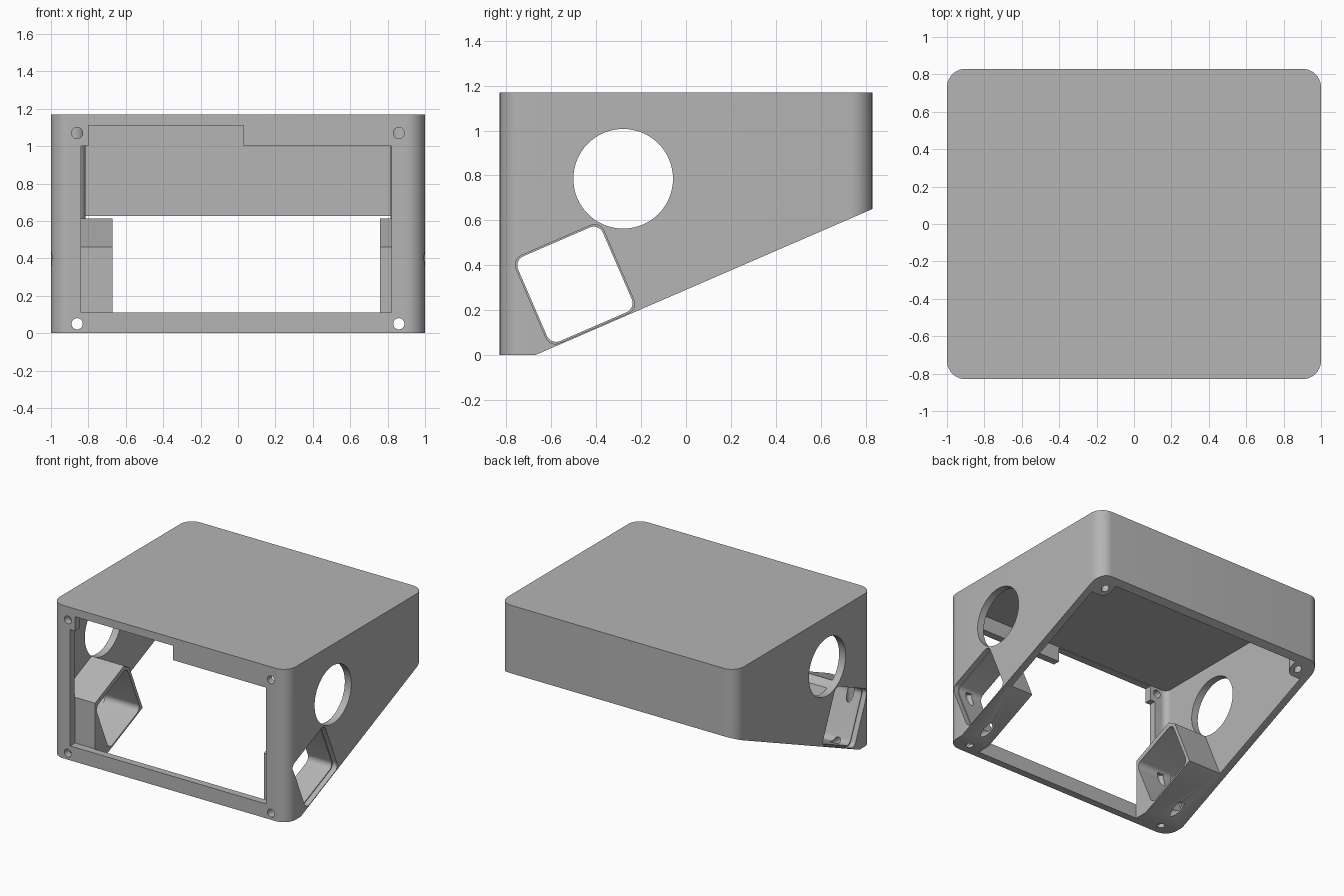
import bpy, bmesh, math
from mathutils import Vector

cube = bpy.data.objects.get("Cube")
if cube:
    bpy.data.objects.remove(cube, do_unlink=True)

grey = bpy.data.materials.new("plain grey")
grey.use_nodes = True
COLOUR = (0.46, 0.46, 0.46, 1)
grey.diffuse_color = COLOUR
grey.node_tree.nodes["Principled BSDF"].inputs["Base Color"].default_value = COLOUR


def rounded_rect(cx, cy, hx, hy, r, tilt=0.0, n=10):
    """Outline of a rounded rectangle, turned by tilt about its centre."""
    pts = []
    for q, (sx, sy) in enumerate([(1, 1), (-1, 1), (-1, -1), (1, -1)]):
        for i in range(n + 1):
            a = math.pi / 2 * (q + i / n)
            u = sx * (hx - r) + r * math.cos(a)
            v = sy * (hy - r) + r * math.sin(a)
            pts.append((cx + u * math.cos(tilt) - v * math.sin(tilt),
                        cy + u * math.sin(tilt) + v * math.cos(tilt)))
    return pts


def circle(cx, cy, r, n=32):
    return [(cx + r * math.cos(2 * math.pi * i / n),
             cy + r * math.sin(2 * math.pi * i / n)) for i in range(n)]


def prism(name, pts, axis, a, b):
    """Extrude a 2D outline along an axis from a to b."""
    place = {"x": lambda p, t: (t, p[0], p[1]),
             "y": lambda p, t: (p[0], t, p[1]),
             "z": lambda p, t: (p[0], p[1], t)}[axis]
    bm = bmesh.new()
    face = bm.faces.new([bm.verts.new(place(p, a)) for p in pts])
    ext = bmesh.ops.extrude_face_region(bm, geom=[face])
    shift = Vector(place((0, 0), b - a))
    bmesh.ops.translate(bm, vec=shift,
                        verts=[v for v in ext["geom"] if isinstance(v, bmesh.types.BMVert)])
    bmesh.ops.recalc_face_normals(bm, faces=bm.faces)
    me = bpy.data.meshes.new(name)
    bm.to_mesh(me)
    bm.free()
    me.materials.append(grey)
    ob = bpy.data.objects.new(name, me)
    bpy.context.collection.objects.link(ob)
    return ob


def cut(target, cutter):
    """Subtract the cutter from the target, then discard it."""
    mod = target.modifiers.new("cut", "BOOLEAN")
    mod.operation, mod.solver, mod.object = "DIFFERENCE", "EXACT", cutter
    bpy.context.view_layer.objects.active = target
    bpy.ops.object.modifier_apply(modifier=mod.name)
    bpy.data.objects.remove(cutter, do_unlink=True)


DEPTH, HEIGHT, WALL = 0.83, 1.17, 0.055
SLOPE = math.atan2(0.65, 1.5)

# Outer body with rounded upright corners and a slanted underside
body = prism("enclosure_body", rounded_rect(0, 0, 1, DEPTH, 0.1), "z", 0, HEIGHT)
end = 2.0
cut(body, prism("underside_cutter",
                [(-0.67, 0), (end, (end + 0.67) * math.tan(SLOPE)), (end, -1),
                 (-0.67 - 1 / math.tan(SLOPE), -1 )], "x", -1.5, 1.5))

# Cavity, reduced where the side ducts and rear screw posts stand
cavity = prism("cavity_cutter", rounded_rect(0, 0, 1 - WALL, DEPTH - WALL, 0.045),
               "z", -0.5, HEIGHT - WALL)
duct = [(-0.9, 0.404), (-0.38, 0.63), (-0.077, -0.07), (-0.077, -0.7), (-0.9, -0.7)]
for side, inner in ((-1, 0.67), (1, 0.76)):
    cut(cavity, prism("duct_block", duct, "x", side * inner, side * 1.2))
    cut(cavity, prism("screw_post", rounded_rect(side * 0.965, 0.82, 0.15, 0.15, 0.06),
                      "z", -0.8, 1.4))
cut(body, cavity)

# Front window with the raised step along its top edge
window = [(-0.84, 0.11), (0.82, 0.11), (0.82, 1.0), (0.03, 1.0),
          (0.03, 1.11), (-0.80, 1.11), (-0.80, 1.0), (-0.84, 1.0)]
cut(body, prism("window_cutter", window, "y", -1, -0.771))

# Round openings through both sides
cut(body, prism("round_cutter", circle(-0.28, 0.785, 0.222, 64), "x", -1.5, 1.5))

for side in (-1, 1):
    # Tilted square duct with a slightly wider mouth
    for half, start in ((0.206, 0.5), (0.213, 0.96)):
        cut(body, prism("duct_cutter",
                        rounded_rect(-0.495, 0.315, half, half, 0.045, SLOPE),
                        "x", side * start, side * 1.2))
    # Front screw holes
    cut(body, prism("front_hole_upper", circle(side * 0.86, 1.07, 0.03), "y", -1, -0.7))
    cut(body, prism("front_hole_lower", circle(side * 0.86, 0.05, 0.03), "y", -1, -0.4))
    # Underside screw holes
    cut(body, prism("base_hole_front", circle(side * 0.87, -0.745, 0.027), "z", -0.2, 0.42))
    cut(body, prism("base_hole_rear", circle(side * 0.875, 0.73, 0.027), "z", 0.3, 0.95))

# Smooth the rounded parts, keep the edges crisp
bpy.ops.object.select_all(action="DESELECT")
body.select_set(True)
bpy.context.view_layer.objects.active = body
bpy.ops.object.shade_smooth_by_angle(angle=math.radians(30))
